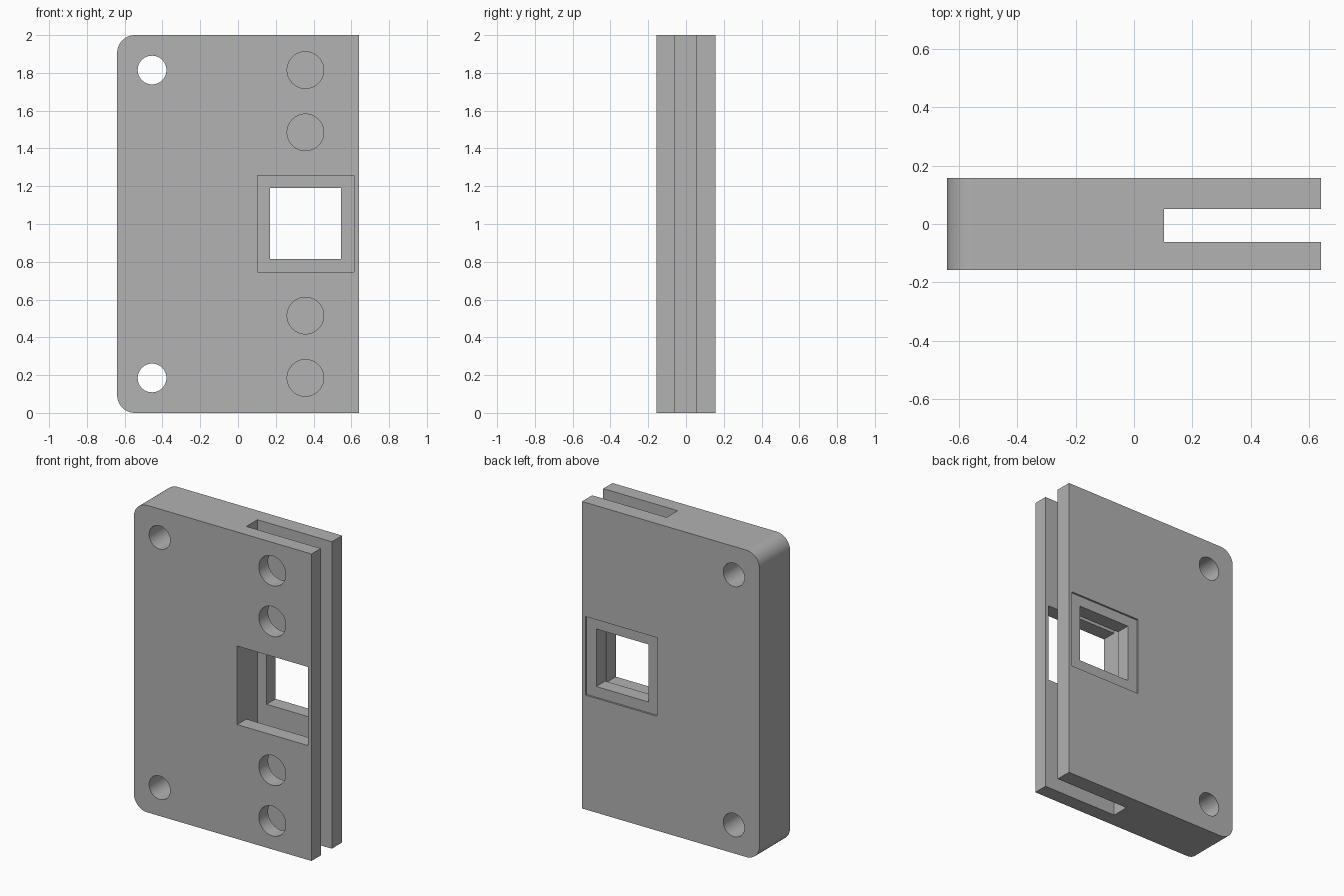
import bpy, bmesh, math
from mathutils import Matrix, Vector

cube = bpy.data.objects.get("Cube")
if cube:
    bpy.data.objects.remove(cube, do_unlink=True)

FRONT, BACK = -0.157, 0.157
HALF_WIDTH, HEIGHT = 0.64, 2.0
SLOT_X, SLOT_FRONT, SLOT_BACK = 0.103, -0.062, 0.052

grey = bpy.data.materials.new("plain grey")
grey.use_nodes = True
colour = (0.445, 0.445, 0.445, 1)
grey.diffuse_color = colour
grey.node_tree.nodes["Principled BSDF"].inputs["Base Color"].default_value = colour


def finish(name, bm):
    bmesh.ops.recalc_face_normals(bm, faces=bm.faces)
    mesh = bpy.data.meshes.new(name)
    bm.to_mesh(mesh)
    bm.free()
    mesh.materials.append(grey)
    obj = bpy.data.objects.new(name, mesh)
    bpy.context.collection.objects.link(obj)
    return obj


def box(name, x, y, z):
    bm = bmesh.new()
    lo, hi = Vector((x[0], y[0], z[0])), Vector((x[1], y[1], z[1]))
    matrix = Matrix.Translation((lo + hi) / 2) @ Matrix.Diagonal((*(hi - lo), 1))
    bmesh.ops.create_cube(bm, size=1, matrix=matrix)
    return finish(name, bm)


def rod(name, x, z, radius, y):
    bm = bmesh.new()
    matrix = Matrix.Translation((x, sum(y) / 2, z)) @ Matrix.Rotation(math.pi / 2, 4, 'X')
    bmesh.ops.create_cone(bm, cap_ends=True, segments=48, radius1=radius,
                          radius2=radius, depth=y[1] - y[0], matrix=matrix)
    return finish(name, bm)


# Solid body with two rounded corners on the side away from the slot
body = box("slotted_body", (-HALF_WIDTH, HALF_WIDTH), (FRONT, BACK), (0, HEIGHT))
bm = bmesh.new()
bm.from_mesh(body.data)
corners = [e for e in bm.edges if all(v.co.x < 0 for v in e.verts)
           and abs(e.verts[0].co.y - e.verts[1].co.y) > 0.1]
bmesh.ops.bevel(bm, geom=corners, offset=0.095, segments=12, profile=0.5, affect='EDGES')
bm.to_mesh(body.data)
bm.free()

# Full-height slot, front window, back window and its shallow rim
cutters = [
    box("slot_cutter", (SLOT_X, 1), (SLOT_FRONT, SLOT_BACK), (-0.1, HEIGHT + 0.1)),
    box("front_window_cutter", (0.104, 0.615), (-0.3, -0.02), (0.745, 1.257)),
    box("back_window_cutter", (0.17, 0.545), (0, 0.3), (0.815, 1.19)),
    box("back_rim_cutter", (0.1, 0.615), (BACK - 0.012, 0.3), (0.745, 1.257)),
]

# Round holes, mirrored about the middle height
for side in (-1, 1):
    middle = HEIGHT / 2
    cutters.append(rod("mounting_hole_cutter", -0.455, middle + side * 0.815, 0.076, (-0.3, 0.3)))
    for offset in (0.485, 0.815):
        cutters.append(rod("front_hole_cutter", 0.357, middle + side * offset, 0.097, (-0.3, -0.01)))

bpy.ops.object.select_all(action='DESELECT')
body.select_set(True)
bpy.context.view_layer.objects.active = body
for cutter in cutters:
    cutter.hide_render = True
    cut = body.modifiers.new("cut", 'BOOLEAN')
    cut.operation = 'DIFFERENCE'
    cut.solver = 'EXACT'
    cut.object = cutter
    bpy.ops.object.modifier_apply(modifier=cut.name)
    bpy.data.objects.remove(cutter, do_unlink=True)

# Smooth curves, flat faces and crisp edges
bpy.ops.object.shade_smooth_by_angle(angle=math.radians(30))
normals = body.modifiers.new("flat_faces", 'WEIGHTED_NORMAL')
normals.keep_sharp = True
